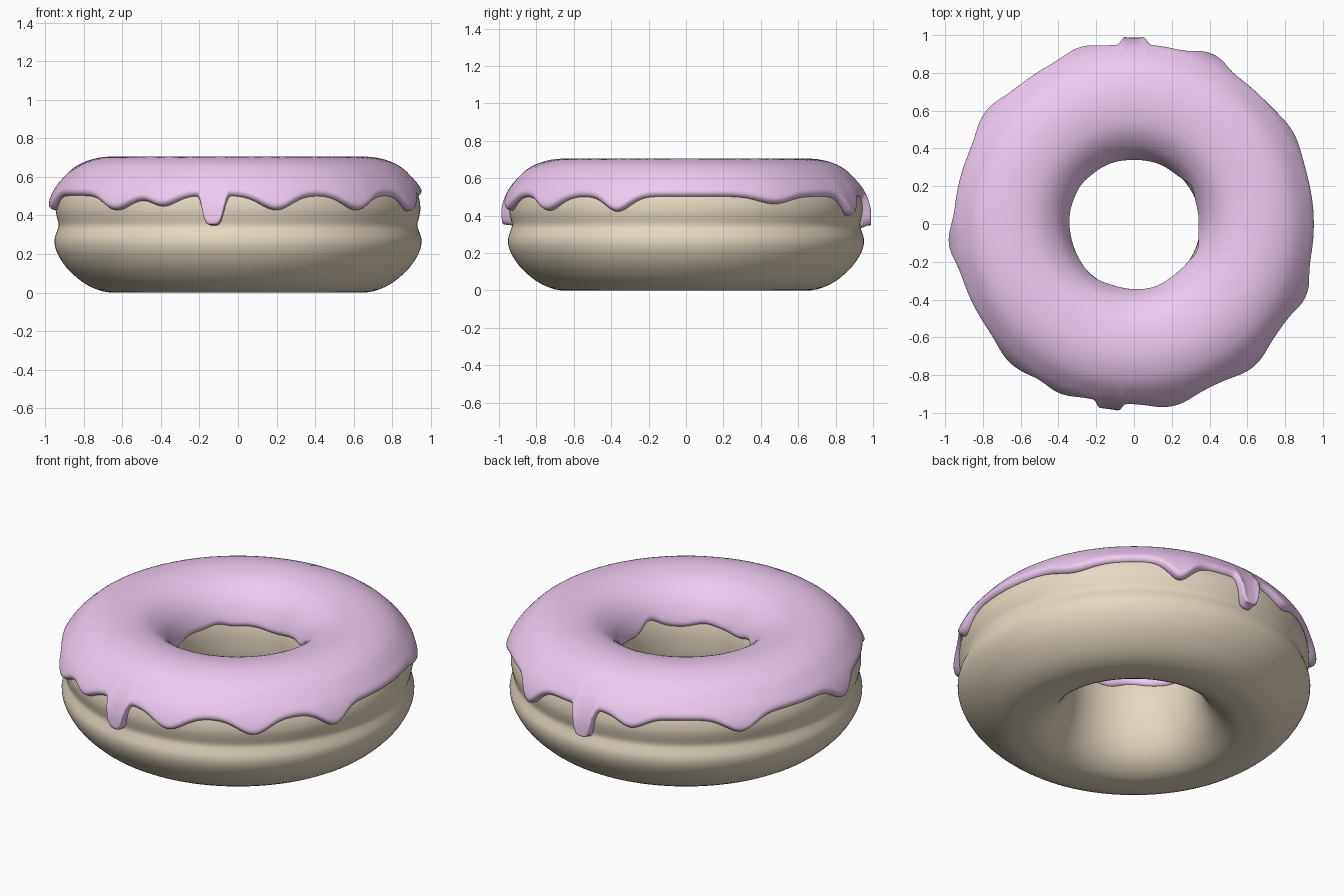
import bpy, bmesh
from math import sin, cos, pi, radians, exp, sqrt
from mathutils import Vector

if "Cube" in bpy.data.objects:
    bpy.data.objects.remove(bpy.data.objects["Cube"])

# Dough cross-section (radius, height), closed loop starting under the outer edge
DOUGH = [(.60, 0), (.70, .006), (.80, .05), (.89, .13), (.94, .21), (.952, .27),
         (.94, .315), (.930, .35), (.940, .395), (.946, .44), (.936, .50), (.905, .56),
         (.83, .635), (.73, .675), (.62, .682), (.51, .66), (.43, .605), (.385, .54),
         (.358, .46), (.350, .37), (.357, .27), (.385, .16), (.44, .07), (.52, .015)]
# Outer drips: angle, depth, half-width in degrees, roundness power
DRIPS = [(30, .04, 8, 2), (65, .10, 5.5, 2), (90, .17, 3.7, 4), (107, .055, 6, 2),
         (143, .075, 7, 2), (186, .075, 6, 2), (229, .075, 7.5, 2), (246, .055, 6, 2),
         (262.3, .155, 3.7, 4), (282, .075, 7, 2), (310, .075, 7, 2), (337.5, .08, 6, 2)]
# Places where the icing stops short inside the hole
GAPS = [(34, .07, 11, 2), (338, .06, 12, 2), (235, .035, 14, 2), (143, .03, 12, 2), (290, .03, 14, 2)]


def catmull(pts, steps):
    out, n = [], len(pts)
    for i in range(n):
        a, b, c, d = (Vector(pts[(i + k) % n]) for k in (-1, 0, 1, 2))
        for j in range(steps):
            t = j / steps
            out.append(.5 * (2 * b + (c - a) * t + (2 * a - 5 * b + 4 * c - d) * t * t
                             + (3 * b - a - 3 * c + d) * t ** 3))
    return out


def waves(table, deg):
    total = 0
    for a, depth, w, p in table:
        d = abs((deg - a + 180) % 360 - 180)
        total += depth * exp(-(d / w) ** p)
    return total


def ring_mesh(name, section, count, color):
    """Sweep section(angle) -> closed list of (r, z) around the z axis."""
    bm = bmesh.new()
    rings = []
    for i in range(count):
        a = 2 * pi * i / count
        rings.append([bm.verts.new((r * cos(a), r * sin(a), z)) for r, z in section(360 * i / count)])
    for i in range(count):
        p, q = rings[i], rings[(i + 1) % count]
        for j in range(len(p)):
            k = (j + 1) % len(p)
            bm.faces.new((p[j], q[j], q[k], p[k]))
    bmesh.ops.recalc_face_normals(bm, faces=bm.faces)
    me = bpy.data.meshes.new(name)
    bm.to_mesh(me)
    bm.free()
    for f in me.polygons:
        f.use_smooth = True
    mat = bpy.data.materials.new(name + "_colour")
    mat.diffuse_color = color
    mat.use_nodes = True
    mat.node_tree.nodes["Principled BSDF"].inputs["Base Color"].default_value = mat.diffuse_color
    me.materials.append(mat)
    ob = bpy.data.objects.new(name, me)
    bpy.context.collection.objects.link(ob)
    return ob


# Dough ring
dough = [(p.x, max(p.y, 0)) for p in catmull(DOUGH, 3)]
ring_mesh("dough", lambda deg: dough, 160, (.80, .70, .55, 1))

# Path over the top of the dough, from the outer side to the hole
fine = catmull(DOUGH, 14)
path = fine[4 * 14:21 * 14]
arc = [0.0]
for a, b in zip(path, path[1:]):
    arc.append(arc[-1] + (b - a).length)


def at(s):
    """Point and outward normal at arc length s."""
    lo, hi = 0, len(arc) - 1
    while hi - lo > 1:
        mid = (lo + hi) // 2
        if arc[mid] <= s:
            lo = mid
        else:
            hi = mid
    t = (s - arc[lo]) / (arc[hi] - arc[lo])
    d = (path[min(hi + 4, len(path) - 1)] - path[max(lo - 4, 0)]).normalized()
    return path[lo].lerp(path[hi], t), Vector((d.y, -d.x))


def find(z, order):
    """Arc length where the path crosses height z, walking in the given order."""
    prev = order[0]
    for i in order[1:]:
        if path[i].y >= z:
            t = (z - path[prev].y) / (path[i].y - path[prev].y)
            return arc[prev] + t * (arc[i] - arc[prev])
        prev = i


UP, DOWN = range(len(path)), range(len(path) - 1, -1, -1)


def icing_section(deg):
    drop = waves(DRIPS, deg)
    s0 = find(.502 - drop, UP)
    s1 = find(.455 + waves(GAPS, deg) + .008 * sin(radians(7 * deg)), DOWN)
    pts, n = [], 44
    for k in range(n + 1):
        s = s0 + (s1 - s0) * (1 - cos(pi * k / n)) / 2
        p, nor = at(s)
        d = min(s - s0, s1 - s)
        e = 1 - min(d / .03, 1)
        thick = .026 + .006 * exp(-((s - s0) / .05) ** 2)
        thick += .2 * drop * exp(-((s - s0) / .11) ** 2)
        pts.append(p + nor * (thick * sqrt(1 - e * e) - .004))
    for k in range(1, 16):
        p, nor = at(s1 + (s0 - s1) * k / 16)
        pts.append(p - nor * .006)
    return [(p.x, p.y) for p in pts]


# Icing with drips
ring_mesh("icing", icing_section, 480, (.86, .60, .88, 1))
